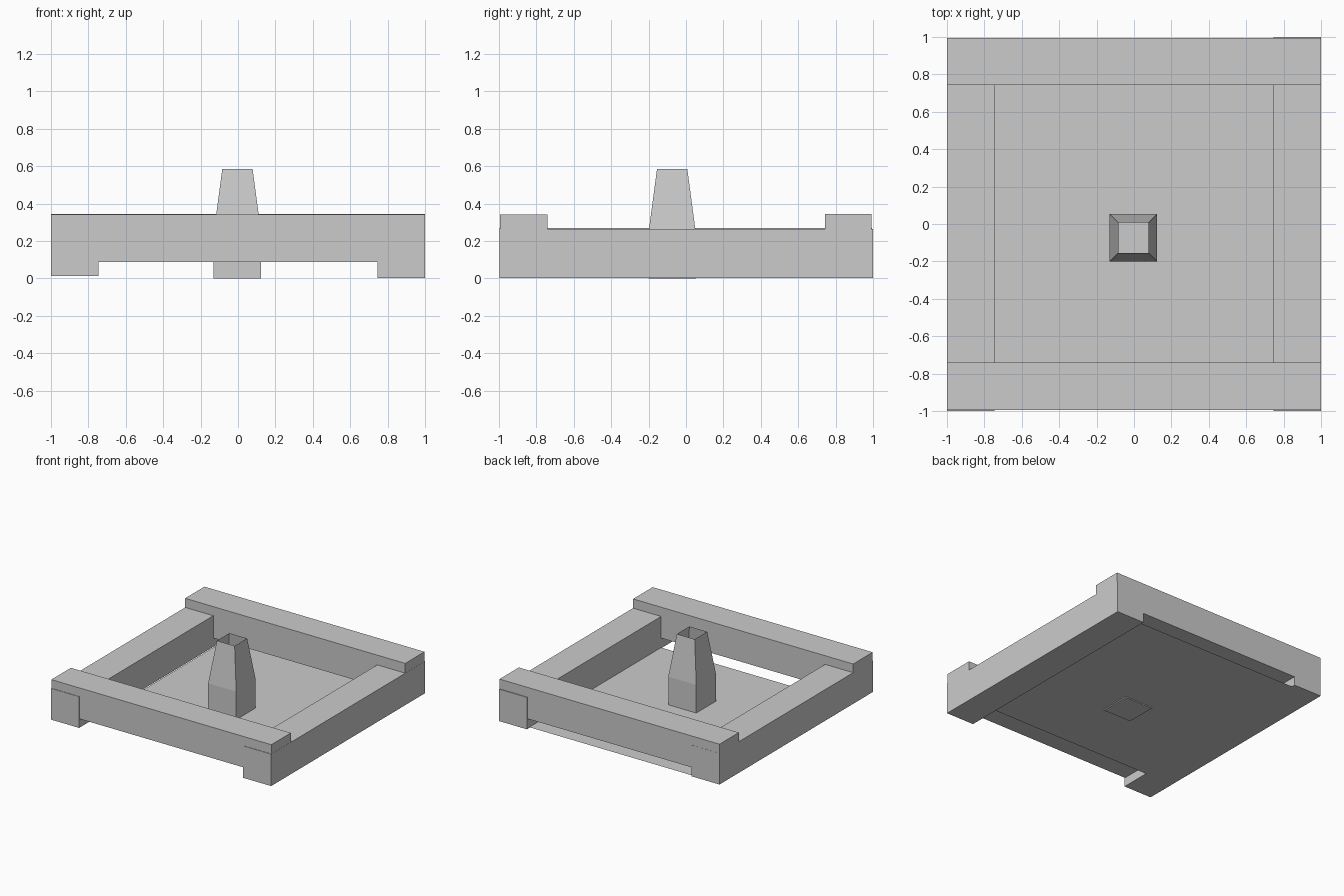
import bpy
import bmesh

cube = bpy.data.objects.get("Cube")
if cube:
    bpy.data.objects.remove(cube, do_unlink=True)

grey = bpy.data.materials.new("plain_grey")
grey.use_nodes = True
colour = (0.6, 0.6, 0.6, 1)
grey.diffuse_color = colour
grey.node_tree.nodes["Principled BSDF"].inputs["Base Color"].default_value = colour


def finish(name, bm):
    mesh = bpy.data.meshes.new(name)
    bm.to_mesh(mesh)
    bm.free()
    mesh.materials.append(grey)
    obj = bpy.data.objects.new(name, mesh)
    bpy.context.collection.objects.link(obj)
    return obj


def beam(name, low, high):
    bm = bmesh.new()
    bmesh.ops.create_cube(bm, size=1)
    for v in bm.verts:
        for i in range(3):
            v.co[i] = low[i] if v.co[i] < 0 else high[i]
    return finish(name, bm)


# Lower beams run front to back and serve as feet
beam("left_beam", (0.745, -0.998, 0.003), (1, 1, 0.265))
beam("right_beam", (-1, -0.998, 0.014), (-0.745, 0.994, 0.27))

# Upper beams lie across them, notched over their ends
beam("front_beam", (-1, -0.994, 0.087), (0.999, -0.741, 0.341))
beam("back_beam", (-1, 0.743, 0.087), (0.999, 0.993, 0.345))

# Thin floor sheet, reaching under the back beam only
bm = bmesh.new()
bm.faces.new([bm.verts.new((x, y, 0.009)) for x, y in
              ((-0.745, -0.741), (0.745, -0.741), (0.745, 0.97), (-0.745, 0.97))])
finish("floor_sheet", bm)

# Hollow post: square, tapering above, open at the top
bm = bmesh.new()
rings = []
for half, z in ((0.127, 0), (0.127, 0.24), (0.081, 0.585)):
    rings.append([bm.verts.new((-0.003 + sx * half, -0.074 + sy * half, z))
                  for sx, sy in ((-1, -1), (1, -1), (1, 1), (-1, 1))])
bm.faces.new(reversed(rings[0]))
for lower, upper in zip(rings, rings[1:]):
    for i in range(4):
        j = (i + 1) % 4
        bm.faces.new((lower[i], lower[j], upper[j], upper[i]))
finish("hollow_post", bm)
